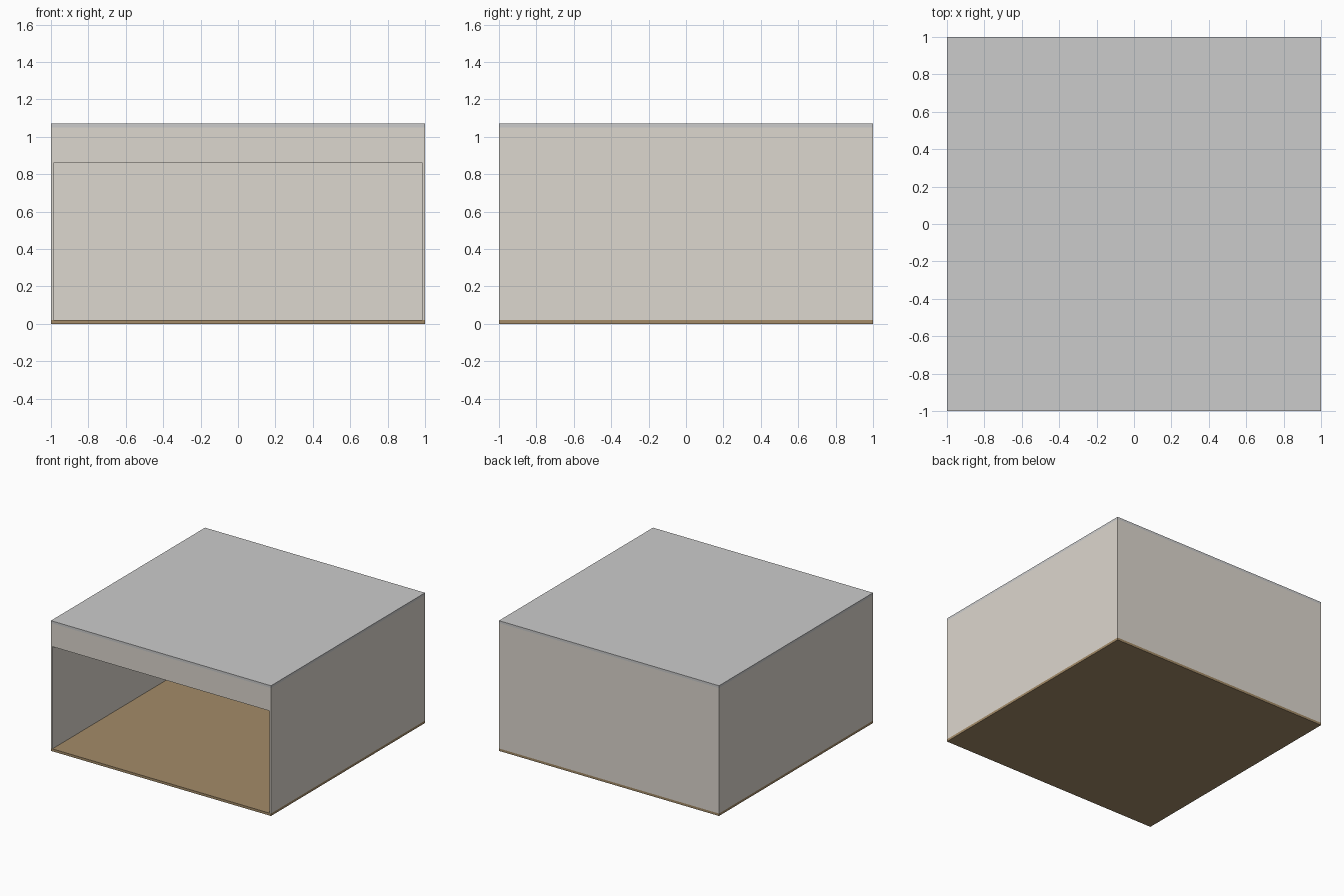
import bpy, bmesh

if "Cube" in bpy.data.objects:
    bpy.data.objects.remove(bpy.data.objects["Cube"])

T = 0.013            # wall thickness
FLOOR, CEIL, TOP = 0.02, 1.05, 1.07
OPENING_TOP = 0.86


def material(name, color):
    m = bpy.data.materials.new(name)
    m.diffuse_color = (*color, 1)
    m.use_nodes = True
    m.node_tree.nodes["Principled BSDF"].inputs["Base Color"].default_value = m.diffuse_color
    return m


def finish(bm, name, mat):
    bmesh.ops.recalc_face_normals(bm, faces=bm.faces)
    mesh = bpy.data.meshes.new(name)
    bm.to_mesh(mesh)
    bm.free()
    ob = bpy.data.objects.new(name, mesh)
    bpy.context.collection.objects.link(ob)
    if mat:
        mesh.materials.append(mat)


def box(name, lo, hi, mat=None):
    bm = bmesh.new()
    bmesh.ops.create_cube(bm, size=1)
    for v in bm.verts:
        v.co = [lo[i] if v.co[i] < 0 else hi[i] for i in range(3)]
    finish(bm, name, mat)


wood = material("floor_brown", (0.37, 0.26, 0.14))
plaster = material("wall_beige", (0.72, 0.68, 0.62))

# Floor and ceiling slabs
box("floor", (-1, -1, 0), (1, 1, FLOOR), wood)
box("ceiling", (-1, -1, CEIL), (1, 1, TOP))

# Back and side walls
box("back_wall", (-1, 1 - T, FLOOR), (1, 1, CEIL), plaster)
box("left_wall", (-1, -1 + T, FLOOR), (-1 + T, 1 - T, CEIL), plaster)
box("right_wall", (1 - T, -1 + T, FLOOR), (1, 1 - T, CEIL), plaster)

# Front wall: lintel and thin jambs around the wide opening
half = [(1, CEIL), (1, FLOOR), (1 - T, FLOOR), (1 - T, OPENING_TOP)]
profile = half + [(-x, z) for x, z in reversed(half)]
bm = bmesh.new()
face = bm.faces.new([bm.verts.new((x, -1, z)) for x, z in profile])
ext = bmesh.ops.extrude_face_region(bm, geom=[face], use_keep_orig=True)
for v in ext["geom"]:
    if isinstance(v, bmesh.types.BMVert):
        v.co.y += T
finish(bm, "front_wall", plaster)
